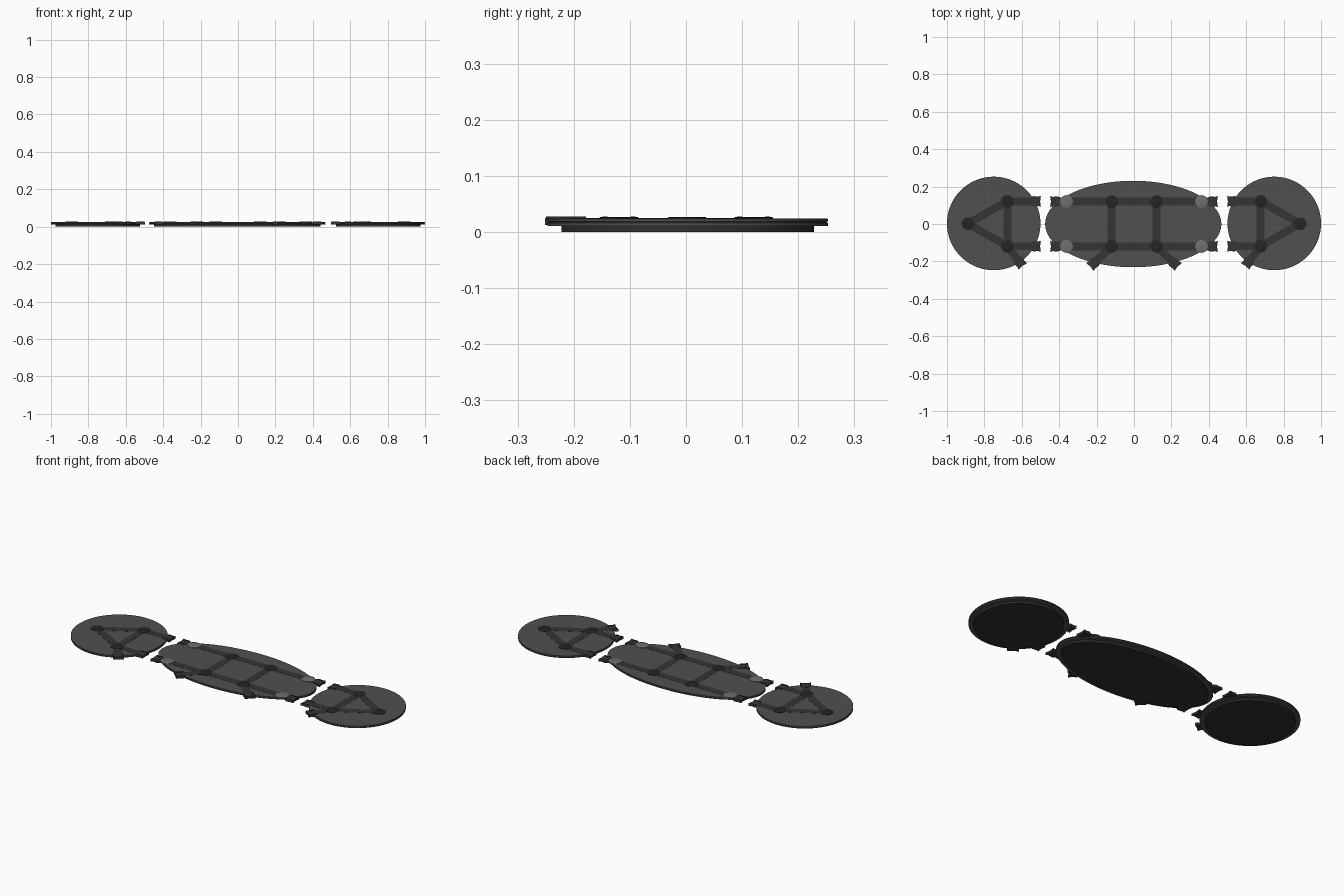
import bpy, bmesh, math
from mathutils import Vector

if "Cube" in bpy.data.objects:
    bpy.data.objects.remove(bpy.data.objects["Cube"])


def mat(name, v):
    m = bpy.data.materials.new(name)
    m.diffuse_color = (v, v, v, 1)
    m.use_nodes = True
    m.node_tree.nodes["Principled BSDF"].inputs["Base Color"].default_value = m.diffuse_color
    return m


PLATE = mat("plate_grey", 0.08)
BASE = mat("base_black", 0.03)
BAR = mat("bar_dark", 0.035)
NODE = mat("node_black", 0.018)
PALE = mat("node_pale", 0.16)


def finish(name, bm, material):
    bmesh.ops.recalc_face_normals(bm, faces=bm.faces)
    me = bpy.data.meshes.new(name)
    bm.to_mesh(me)
    bm.free()
    ob = bpy.data.objects.new(name, me)
    bpy.context.collection.objects.link(ob)
    me.materials.append(material)
    for o in bpy.context.selected_objects:
        o.select_set(False)
    bpy.context.view_layer.objects.active = ob
    ob.select_set(True)
    bpy.ops.object.shade_smooth_by_angle(angle=math.radians(30))
    return ob


def lathe(name, c, rx, ry, profile, material, n=96):
    """Stack of elliptical rings; profile = (inset, z)."""
    bm = bmesh.new()
    rings = []
    for d, z in profile:
        rings.append([bm.verts.new((c[0] + (rx - d) * math.cos(2 * math.pi * i / n),
                                    c[1] + (ry - d) * math.sin(2 * math.pi * i / n), z))
                      for i in range(n)])
    for a, b in zip(rings, rings[1:]):
        for i in range(n):
            j = (i + 1) % n
            bm.faces.new((a[i], a[j], b[j], b[i]))
    bm.faces.new(rings[0])
    bm.faces.new(rings[-1])
    return finish(name, bm, material)


def prism(name, pts, z0, z1, material):
    bm = bmesh.new()
    f = bm.faces.new([bm.verts.new((x, y, z0)) for x, y in pts])
    r = bmesh.ops.extrude_face_region(bm, geom=[f])
    for v in r["geom"]:
        if isinstance(v, bmesh.types.BMVert):
            v.co.z = z1
    return finish(name, bm, material)


def placed(tip, d, local):
    """Local (along, across) points mapped to a frame at tip pointing along d."""
    return [(tip.x + d.x * u - d.y * v, tip.y + d.y * u + d.x * v) for u, v in local]


def bar(a, b, w=0.042):
    a, b = Vector(a), Vector(b)
    d = b - a
    n = d.length
    d.normalize()
    prism("link_bar", placed(a, d, [(0, -w / 2), (n, -w / 2), (n, w / 2), (0, w / 2)]),
          0.02, 0.0252, BAR)


def connector(a, tip):
    """Bar leading to a flared, notched edge clip with two side rails."""
    a, tip = Vector(a), Vector(tip)
    d = (tip - a).normalized()
    bar(a, tip - d * 0.03)
    prism("edge_clip", placed(tip, d, [
        (-0.055, -0.021), (-0.04, -0.028), (-0.012, -0.024), (0, -0.029), (-0.004, 0),
        (0, 0.029), (-0.012, 0.024), (-0.04, 0.028), (-0.055, 0.021)]), 0.013, 0.0256, BAR)
    for s in (-1, 1):
        prism("clip_rail", placed(tip, d, [(-0.045, s * 0.021), (-0.012, s * 0.021),
              (-0.002, s * 0.029), (-0.014, s * 0.025), (-0.04, s * 0.028)]),
              0.02, 0.0283, BAR)


def node(c, material=NODE):
    lathe("node_disc", c, 0.034, 0.034,
          [(0, 0.02), (0, 0.0263), (0.0015, 0.0268)], material, 32)


def platform(name, c, rx, ry):
    lathe(name + "_base", c, rx, ry, [(0.025, 0.0), (0.025, 0.012)], BASE)
    lathe(name + "_plate", c, rx, ry,
          [(0, 0.011), (0, 0.0165), (0.003, 0.0172), (0.003, 0.0182),
           (0, 0.019), (0, 0.0232), (0.002, 0.0245)], PLATE)


# Round end platforms with triangular link layout
for side, cx in ((-1, -0.75), (1, 0.75)):
    platform("round_platform", (cx, 0.003), 0.25, 0.25)
    ix = cx - side * 0.073
    corners = [(cx + side * 0.138, 0.002), (ix, 0.121), (ix, -0.119)]
    for i in range(3):
        bar(corners[i], corners[(i + 1) % 3])
    for p in corners:
        node(p)
    for y in (0.121, -0.119):
        connector((ix, y), (side * 0.498, y))
    connector((ix, -0.119), (side * 0.594, -0.227))

# Oval middle platform with a square of links
platform("oval_platform", (-0.004, 0), 0.471, 0.231)
for s in (-1, 1):
    bar((s * 0.12, -0.12), (s * 0.12, 0.12))
    bar((-0.12, s * 0.12), (0.12, s * 0.12))
    connector((s * 0.12, -0.12), (s * 0.236, -0.23))
    for y in (-0.12, 0.12):
        connector((s * 0.12, y), (s * 0.448, y))
        node((s * 0.12, y))
        node((s * 0.361, y), PALE)
